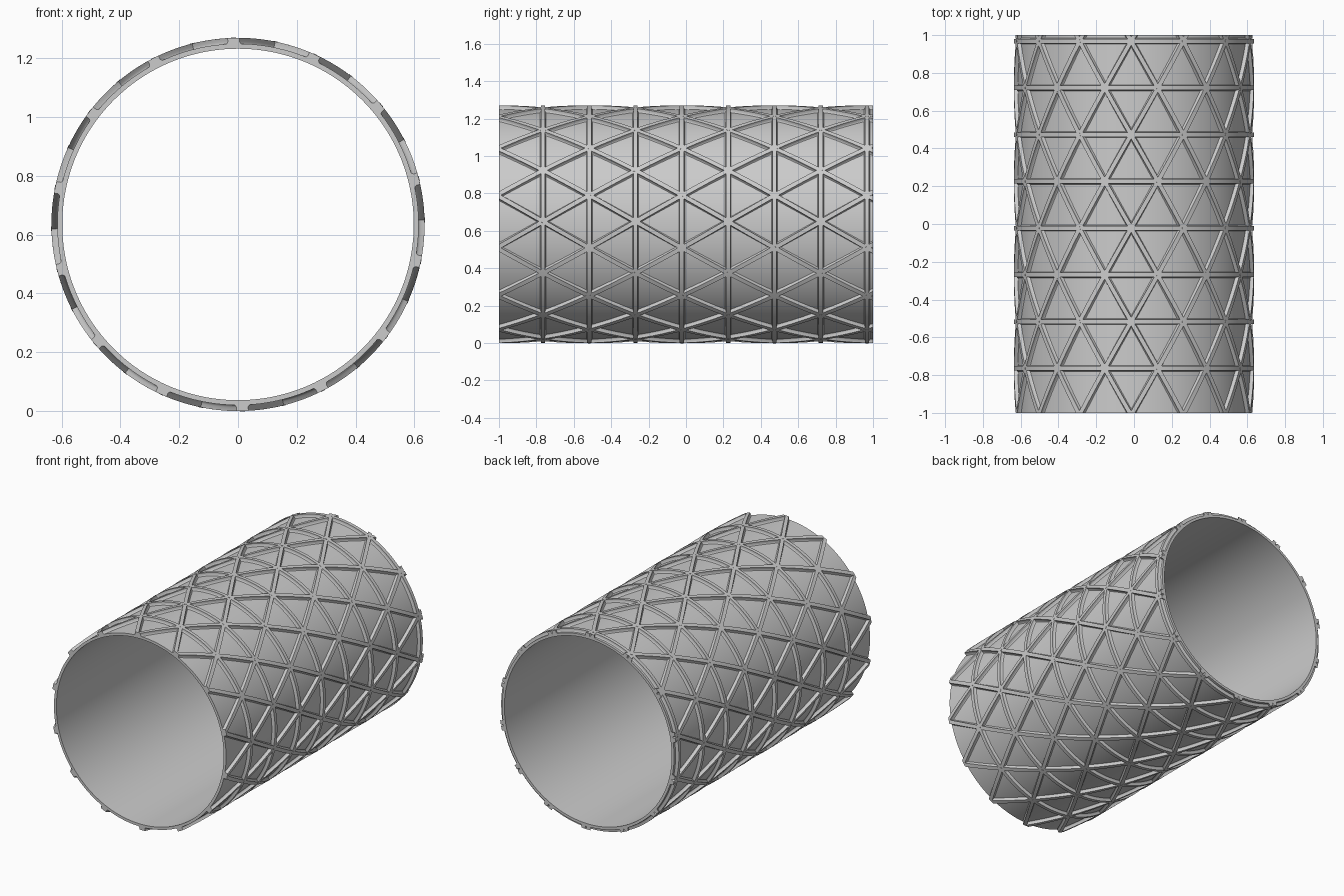
import bpy, bmesh, math

if "Cube" in bpy.data.objects:
    bpy.data.objects.remove(bpy.data.objects["Cube"])

ZC = 0.635            # axis height, also the outer radius
R_IN, R_SKIN, R_OUT = 0.598, 0.615, 0.635
N = 14                # nodes around the tube
STEP = 2 * math.pi / N
PITCH, Y0 = 0.2475, -0.7645
A0 = math.radians(11.5)
# rib cross-section: sideways offset, radius (filleted foot)
HALF = [(0.0185, 0.613), (0.0145, 0.6165), (0.0115, 0.622), (0.0115, R_OUT)]
SECTION = [(-d, r) for d, r in HALF] + [(d, r) for d, r in reversed(HALF)]


def pt(a, y, r):
    return (r * math.sin(a), y, ZC + r * math.cos(a))


def sweep(bm, rings, closed):
    vs = [[bm.verts.new(p) for p in ring] for ring in rings]
    n, m = len(vs), len(vs[0])
    for i in range(n if closed else n - 1):
        a, b = vs[i], vs[(i + 1) % n]
        for j in range(m):
            k = (j + 1) % m
            bm.faces.new((a[j], a[k], b[k], b[j]))
    if not closed:
        bm.faces.new(vs[0])
        bm.faces.new(vs[-1])


def finish(bm, name):
    bmesh.ops.recalc_face_normals(bm, faces=bm.faces)
    me = bpy.data.meshes.new(name)
    bm.to_mesh(me)
    bm.free()
    ob = bpy.data.objects.new(name, me)
    bpy.context.collection.objects.link(ob)
    bpy.context.view_layer.objects.active = ob
    ob.select_set(True)
    bpy.ops.object.shade_smooth_by_angle(angle=math.radians(30))
    ob.select_set(False)


def ring_solid(bm, profile, seg=168):
    sweep(bm, [[pt(2 * math.pi * i / seg, y, r) for y, r in profile]
               for i in range(seg)], True)


# thin tube skin
bm = bmesh.new()
ring_solid(bm, [(-1, R_IN), (-1, R_SKIN), (1, R_SKIN), (1, R_IN)])
finish(bm, "tube_skin")

# hoop ribs
bm = bmesh.new()
for k in range(8):
    ring_solid(bm, [(Y0 + k * PITCH + d, r) for d, r in SECTION])
finish(bm, "hoop_ribs")

# helical ribs in both directions, cut flat at the tube ends
for sign, name in ((1, "right_hand_ribs"), (-1, "left_hand_ribs")):
    bm = bmesh.new()
    widen = 1 / math.sin(math.radians(60)) / R_OUT
    for n in range(N):
        rings = []
        for i in range(65):
            y = -1 + 2 * i / 64
            a = A0 + n * STEP + sign * (y - Y0) / PITCH * STEP / 2
            rings.append([pt(a + d * widen, y, r) for d, r in SECTION])
        sweep(bm, rings, False)
    finish(bm, name)

# small round studs where ribs cross
bm = bmesh.new()
for k in range(8):
    for n in range(N):
        a, y = A0 + (n + 0.5 * (k % 2)) * STEP, Y0 + k * PITCH
        sweep(bm, [[pt(a + 0.008 * math.cos(t) / r, y + 0.008 * math.sin(t), r)
                    for t in [math.pi * j / 6 for j in range(12)]]
                   for r in (0.63, 0.6362)], False)
finish(bm, "node_studs")
